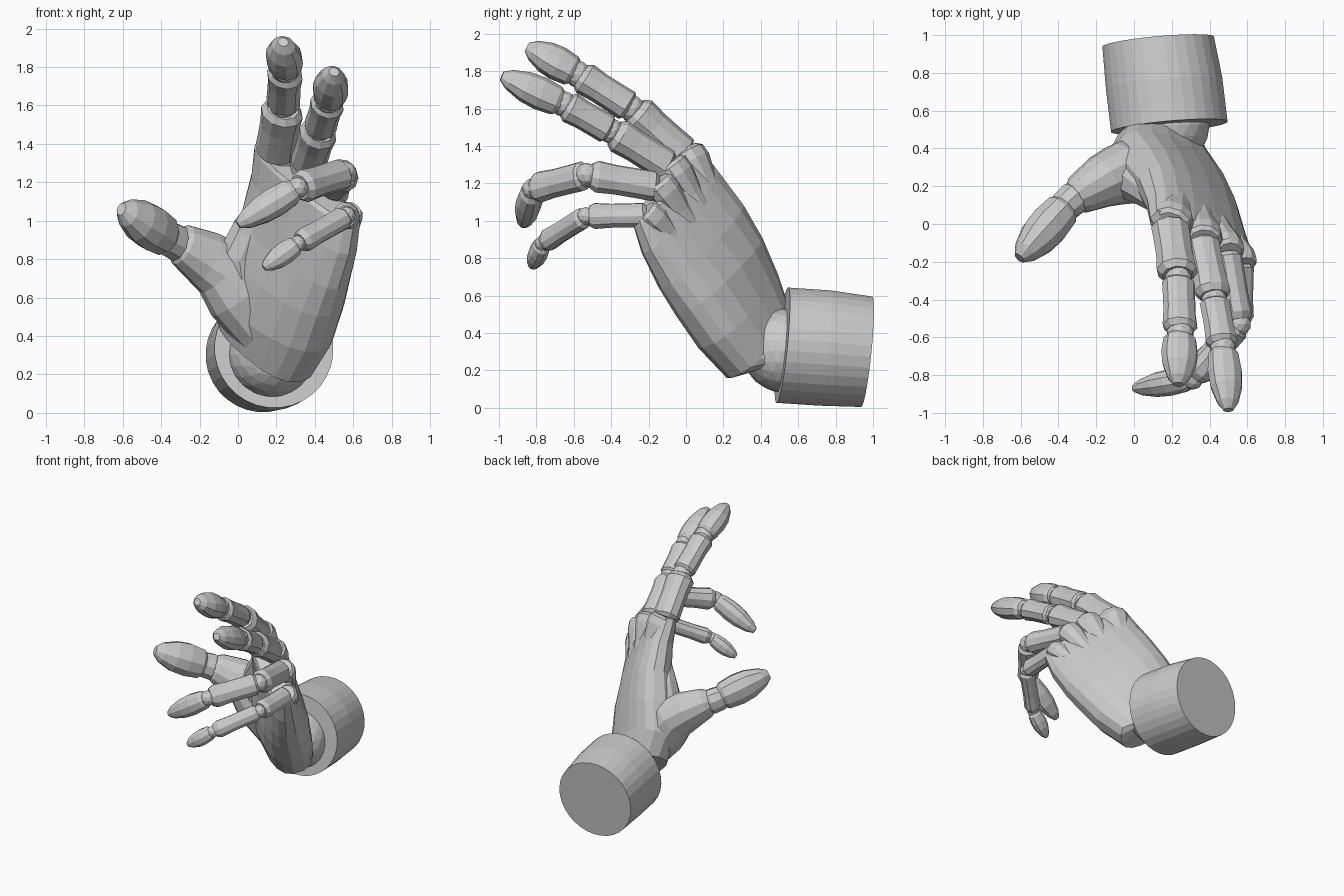
import bpy, bmesh, math
from mathutils import Vector as V

if "Cube" in bpy.data.objects:
    bpy.data.objects.remove(bpy.data.objects["Cube"])


def ring(c, u, w, n=12, p=1.0):
    """Closed (super)ellipse around c with half axes u and w."""
    pts = []
    for i in range(n):
        a = 2 * math.pi * (i + 0.5) / n
        ca, sa = math.cos(a), math.sin(a)
        pts.append(c + u * math.copysign(abs(ca) ** p, ca) + w * math.copysign(abs(sa) ** p, sa))
    return pts


def loft(name, rings):
    bm = bmesh.new()
    vs = [[bm.verts.new(p) for p in r] for r in rings]
    n = len(vs[0])
    for a, b in zip(vs, vs[1:]):
        for i in range(n):
            j = (i + 1) % n
            bm.faces.new((a[i], a[j], b[j], b[i]))
    bm.faces.new(vs[0])
    bm.faces.new(vs[-1])
    bmesh.ops.recalc_face_normals(bm, faces=bm.faces)
    me = bpy.data.meshes.new(name)
    bm.to_mesh(me)
    bm.free()
    ob = bpy.data.objects.new(name, me)
    bpy.context.collection.objects.link(ob)
    return ob


def tube(name, stations, side, flat=0.88, n=10):
    """Elliptical tube through (point, radius) stations."""
    pts = [V(s[0]) for s in stations]
    rings = []
    for i, (c, s) in enumerate(zip(pts, stations)):
        d = (pts[min(i + 1, len(pts) - 1)] - pts[max(i - 1, 0)]).normalized()
        u = (side - d * side.dot(d)).normalized()
        rings.append(ring(c, u * s[1], d.cross(u) * s[1] * flat, n))
    return loft(name, rings)


def ball(name, c, r, sub=2):
    bm = bmesh.new()
    bmesh.ops.create_icosphere(bm, subdivisions=sub, radius=r)
    bmesh.ops.translate(bm, verts=bm.verts, vec=V(c))
    me = bpy.data.meshes.new(name)
    bm.to_mesh(me)
    bm.free()
    bpy.context.collection.objects.link(bpy.data.objects.new(name, me))


BONE = [(0.03, 0.72), (0.09, 0.97), (0.3, 0.95), (0.6, 0.94), (0.86, 1.02), (0.95, 0.78)]
TIP = [(0.04, 0.72), (0.12, 0.95), (0.38, 1.06), (0.62, 0.98), (0.87, 0.66), (1.0, 0.3)]


def segment(name, p, q, r, prof, side):
    tube(name, [(p.lerp(q, t), r * k) for t, k in prof], side)


# Forearm cuff
axis = V((-0.09, 1, -0.10)).normalized()
cu = axis.cross(V((0, 0, 1))).normalized()
cw = axis.cross(cu)
loft("cuff", [ring(V(c), cu * r, cw * r, 32) for c, r in (
    ((0.187, 0.515, 0.335), 0.311), ((0.16, 0.74, 0.32), 0.311), ((0.128, 0.965, 0.30), 0.298))])

# Wrist joint
ball("wrist", (0.175, 0.525, 0.305), 0.225, 3)

# Palm: (thumb-side edge, little-finger-side edge, half thickness), wrist to knuckles
SECTIONS = [((0.04, 0.56, 0.52), (0.32, 0.38, 0.20), 0.12),
            ((-0.06, 0.50, 0.52), (0.35, 0.27, 0.17), 0.17),
            ((-0.09, 0.44, 0.70), (0.45, 0.12, 0.33), 0.185),
            ((-0.02, 0.36, 0.90), (0.51, -0.01, 0.51), 0.18),
            ((0.05, 0.27, 1.08), (0.55, -0.11, 0.65), 0.155),
            ((0.09, 0.15, 1.26), (0.60, -0.21, 0.83), 0.125),
            ((0.10, 0.05, 1.40), (0.62, -0.26, 0.97), 0.10),
            ((0.12, 0.01, 1.39), (0.62, -0.26, 0.99), 0.08)]
palm_n = V((-0.69, -0.67, -0.29)).normalized()
rings = []
for a, b, h in SECTIONS:
    a, b = V(a), V(b)
    rings.append(ring((a + b) / 2, (b - a) / 2, palm_n * h, 18, 0.8))
loft("palm", rings)

# Fingers: joint points and a radius per bone
FINGERS = {
    "index": ([(0.19, 0.0, 1.34), (0.235, -0.29, 1.60), (0.245, -0.58, 1.785), (0.235, -0.85, 1.93)],
              (0.112, 0.095, 0.096)),
    "middle": ([(0.36, -0.08, 1.28), (0.425, -0.40, 1.48), (0.47, -0.655, 1.625), (0.50, -0.985, 1.775)],
               (0.10, 0.09, 0.092)),
    "ring": ([(0.49, -0.14, 1.18), (0.555, -0.53, 1.245), (0.31, -0.82, 1.17), (0.0, -0.87, 0.98)],
             (0.088, 0.086, 0.076)),
    "little": ([(0.57, -0.2, 1.03), (0.565, -0.535, 1.025), (0.31, -0.765, 0.88), (0.135, -0.825, 0.755)],
               (0.073, 0.064, 0.058))}
mid_a, mid_b = V(SECTIONS[4][0]), V(SECTIONS[4][1])
for k, (name, (pts, radii)) in enumerate(FINGERS.items()):
    p = [V(q) for q in pts]
    side = (p[1] - p[0]).cross(p[3] - p[2]).normalized()
    for i in range(3):
        segment(f"{name}_bone_{i + 1}", p[i], p[i + 1], radii[i], TIP if i == 2 else BONE, side)
        if i:
            ball(f"{name}_joint_{i}", p[i], radii[i] * 0.76)
    # Knuckle ridge running down the back of the hand
    root = mid_a.lerp(mid_b, 0.28 + 0.15 * k) - palm_n * 0.09
    top = p[0] - palm_n * 0.015
    d = (p[0] - root).normalized()
    r = radii[0]
    tube(f"{name}_knuckle", [(root, 0.04), (root.lerp(top, 0.6), r * 0.75), (top - d * 0.04, r * 1.03),
                             (top + d * 0.015, r), (top + d * 0.035, r * 0.8)], side)

# Thumb: mound, joint and tip
up = V((0, 0.5, 1)).normalized()
tube("thumb_mound", [((0.20, 0.33, 0.30), 0.12), ((0.12, 0.32, 0.45), 0.165), ((0.01, 0.29, 0.61), 0.19),
                     ((-0.08, 0.265, 0.745), 0.175), ((-0.17, 0.225, 0.805), 0.155), ((-0.29, 0.155, 0.875), 0.115),
                     ((-0.315, 0.14, 0.885), 0.09)], up, 0.9, 12)
tj, tt = V((-0.355, 0.10, 0.905)), V((-0.607, -0.18, 1.06))
tube("thumb_joint", [((-0.29, 0.155, 0.875), 0.08), ((-0.32, 0.135, 0.885), 0.10),
                     ((-0.37, 0.09, 0.91), 0.095), ((-0.40, 0.06, 0.93), 0.07)], up, 0.9)
segment("thumb_tip", tj, tt, 0.118, TIP, up)

# Web between thumb and index finger
tube("thumb_web", [((0.05, 0.28, 0.66), 0.16), ((0.03, 0.24, 0.82), 0.145), ((0.08, 0.20, 0.95), 0.12),
                   ((0.14, 0.13, 1.08), 0.085), ((0.18, 0.06, 1.25), 0.06)], V((1, 0.6, 0)), 0.9)
